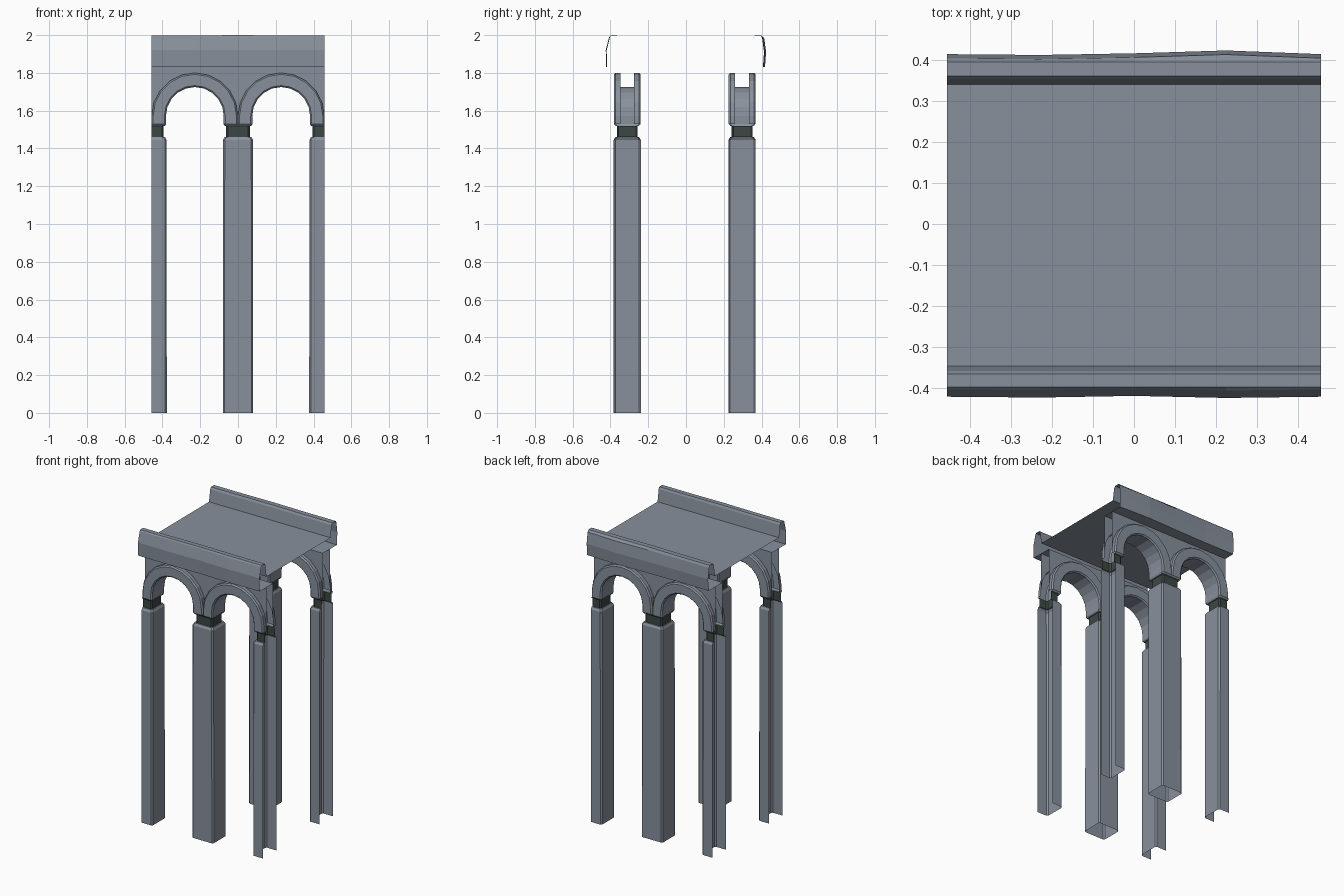
import bpy, bmesh, math

if "Cube" in bpy.data.objects:
    bpy.data.objects.remove(bpy.data.objects["Cube"])

HALF = 0.457                 # half length of the bridge segment
R_OUT, R_IN = 0.2285, 0.153  # arch band radii
SPRING, FOOT = 1.572, 1.53   # arch centre height, foot height
ROWS = {"front": -0.311, "back": 0.297}


def material(name, rgb):
    m = bpy.data.materials.new(name)
    m.diffuse_color = (*rgb, 1)
    m.use_nodes = True
    m.node_tree.nodes["Principled BSDF"].inputs["Base Color"].default_value = m.diffuse_color
    return m


stone = material("blue_grey_stone", (0.245, 0.28, 0.33))
dark = material("dark_stone", (0.045, 0.064, 0.06))


def grid_object(name, rows, closed=False, mat=stone, clip=False):
    """Skin a list of equal-length point rows with quads."""
    bm = bmesh.new()
    vs = [[bm.verts.new(p) for p in r] for r in rows]
    n = len(rows[0])
    for a, b in zip(vs, vs[1:]):
        for i in range(n if closed else n - 1):
            j = (i + 1) % n
            bm.faces.new((a[i], a[j], b[j], b[i]))
    if clip:  # cut the half columns open at the segment ends
        for s in (-1, 1):
            bmesh.ops.bisect_plane(bm, geom=bm.verts[:] + bm.edges[:] + bm.faces[:],
                                   plane_co=(s * HALF, 0, 0), plane_no=(s, 0, 0),
                                   clear_outer=True)
    bmesh.ops.recalc_face_normals(bm, faces=bm.faces[:])
    me = bpy.data.meshes.new(name)
    bm.to_mesh(me)
    bm.free()
    me.materials.append(mat)
    ob = bpy.data.objects.new(name, me)
    bpy.context.collection.objects.link(ob)
    return ob


def ring(cx, cy, hx, hy, z, c=0.009):
    """Rectangle with chamfered corners."""
    pts = [(hx, hy - c), (hx - c, hy), (c - hx, hy), (-hx, hy - c),
           (-hx, c - hy), (c - hx, -hy), (hx - c, -hy), (hx, c - hy)]
    return [(cx + x, cy + y, z) for x, y in pts]


def arch_path(cx, r, steps=10):
    """Points (x, z) of a round arch with short straight legs."""
    pts = [(cx + r, FOOT)]
    for i in range(steps + 1):
        a = math.pi * i / steps
        pts.append((cx + r * math.cos(a), SPRING + r * math.sin(a)))
    return pts + [(cx - r, FOOT)]


for side, cy in ROWS.items():
    # columns: shaft, dark neck and flared arch foot
    for label, cx in (("left", -HALF), ("middle", 0), ("right", HALF)):
        tag = f"{side}_{label}"
        parts = {
            "shaft": ([(0.08, 0.072, 0), (0.079, 0.072, 1.445), (0.071, 0.063, 1.46),
                       (0.063, 0.055, 1.46)], stone),
            "neck": ([(0.063, 0.055, 1.46), (0.063, 0.055, 1.52)], dark),
            "arch_foot": ([(0.063, 0.055, 1.52), (0.071, 0.063, 1.52),
                           (0.077, 0.071, FOOT)], stone),
        }
        for part, (levels, mat) in parts.items():
            grid_object(f"{tag}_{part}", [ring(cx, cy, *l) for l in levels],
                        closed=True, mat=mat, clip=True)

    # raised arch bands: section of (radius, y offset) swept along the arch
    half = [(R_OUT, 0.037), (R_OUT, 0.062), (R_OUT - 0.008, 0.071),
            (R_IN + 0.008, 0.071), (R_IN, 0.063)]
    section = half + [(r, -y) for r, y in reversed(half)]
    for label, cx in (("left", -HALF / 2), ("right", HALF / 2)):
        grid_object(f"{side}_{label}_arch_band",
                    [[(x, cy + y, z) for x, z in arch_path(cx, r)] for r, y in section])

    # spandrel walls above the arches
    for face, s in (("south", -1), ("north", 1)):
        y = cy + s * 0.037
        for label, cx in (("left", -HALF / 2), ("right", HALF / 2)):
            arc = arch_path(cx, R_OUT)[1:-1]
            grid_object(f"{side}_{label}_{face}_spandrel",
                        [[(x, y, z) for x, z in arc], [(x, y, 1.83) for x, z in arc]])

# parapets: open profiles (y, z) from wall top round to the deck, slightly worn
stations = [-HALF, -0.23, 0, 0.225, HALF]
profiles = {
    "front": ([(-0.274, 1.83), (-0.348, 1.83), (-0.42, 1.83), (-0.422, 1.92),
               (-0.404, 1.99), (-0.398, 1.998), (-0.366, 1.998), (-0.359, 1.985),
               (-0.347, 1.903)],
              [0, -0.002, 0.002, -0.003, 0]),
    "back": ([(0.26, 1.83), (0.334, 1.83), (0.409, 1.83), (0.415, 1.91),
              (0.405, 1.985), (0.396, 1.998), (0.362, 1.998), (0.354, 1.985),
              (0.341, 1.905)],
             [0, -0.002, 0.002, 0.009, 0]),
}
for side, (prof, wear) in profiles.items():
    rows = []
    for x, w in zip(stations, wear):
        rows.append([(x, y + (w if i in (2, 3, 4) else 0),
                      z + (0.002 if x == 0 and i in (5, 6) else 0))
                     for i, (y, z) in enumerate(prof)])
    grid_object(f"{side}_parapet", rows)

# thin road deck
grid_object("deck", [[(x, -0.347, 1.903), (x, 0.341, 1.905)] for x in (-HALF, HALF)])
